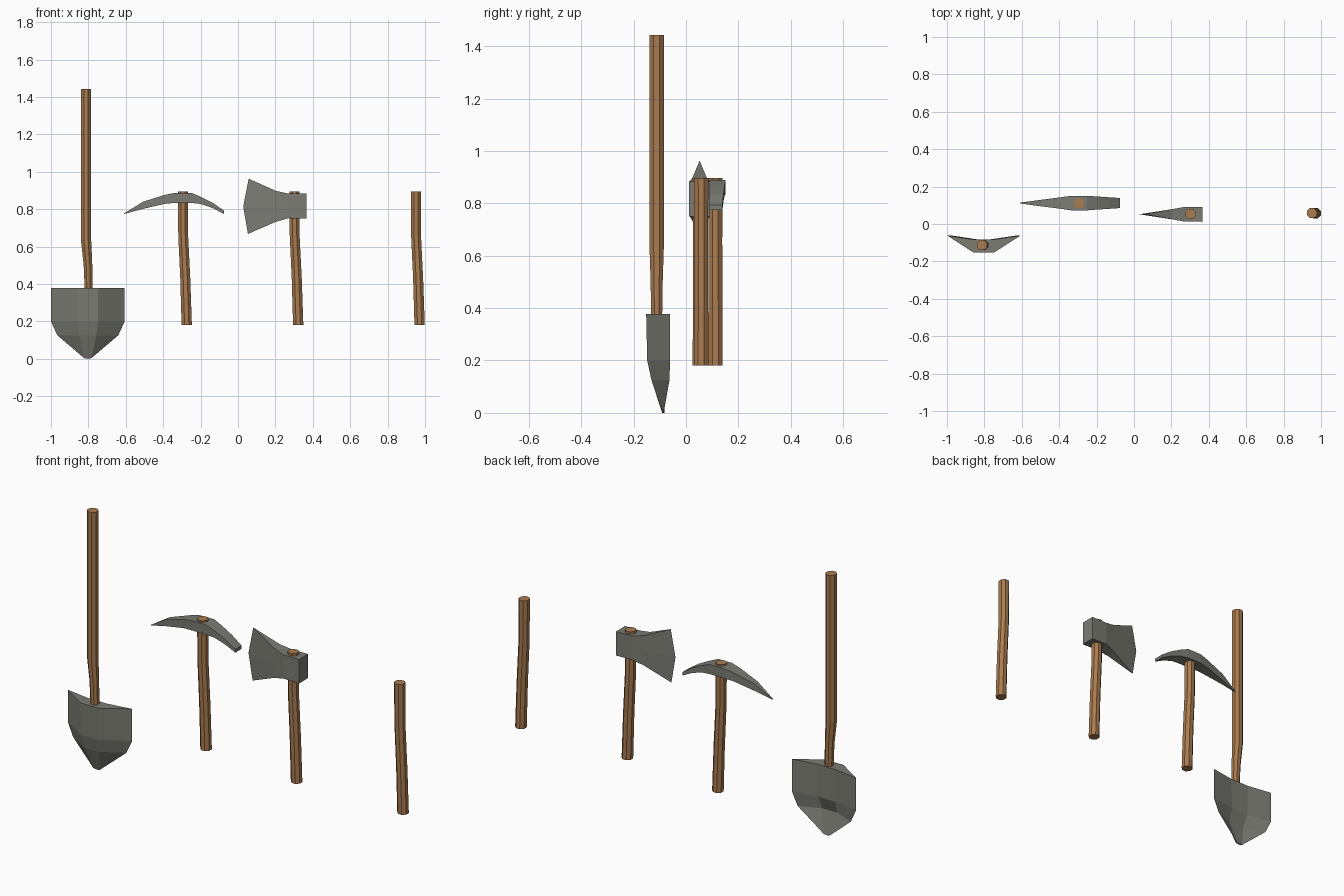
import bpy, bmesh
from math import cos, sin, pi

if "Cube" in bpy.data.objects:
    bpy.data.objects.remove(bpy.data.objects["Cube"])


def material(name, color):
    m = bpy.data.materials.new(name)
    m.diffuse_color = color
    m.use_nodes = True
    m.node_tree.nodes["Principled BSDF"].inputs["Base Color"].default_value = m.diffuse_color
    return m


WOOD = material("wood", (0.40, 0.20, 0.08, 1))
METAL = material("metal", (0.20, 0.20, 0.175, 1))


def loft(name, rings, mat, cap_end=True):
    """Skin a list of equal-length vertex rings and cap the ends."""
    bm = bmesh.new()
    vs = [[bm.verts.new(p) for p in r] for r in rings]
    n = len(vs[0])
    for a, b in zip(vs, vs[1:]):
        for i in range(n):
            j = (i + 1) % n
            bm.faces.new((a[i], a[j], b[j], b[i]))
    bm.faces.new(vs[0])
    if cap_end:
        bm.faces.new(vs[-1])
    bmesh.ops.remove_doubles(bm, verts=bm.verts, dist=1e-5)
    bmesh.ops.recalc_face_normals(bm, faces=bm.faces)
    me = bpy.data.meshes.new(name)
    bm.to_mesh(me)
    bm.free()
    me.materials.append(mat)
    ob = bpy.data.objects.new(name, me)
    bpy.context.collection.objects.link(ob)
    return ob


def handle(name, x, y, path):
    """Octagonal bent handle; path = (z, x offset, radius)."""
    angles = [pi / 8 + k * pi / 4 for k in range(8)]
    loft(name, [[(x + dx + r * cos(a), y + r * sin(a), z) for a in angles]
                for z, dx, r in path], WOOD)


# Three identical short handles and the long shovel handle
short = [(0.18, 0.02, 0.0298), (0.43, 0.012, 0.029),
         (0.66, 0.001, 0.0285), (0.896, 0, 0.0295)]
handle("pick_handle", -0.294, 0.112, short)
handle("axe_handle", 0.302, 0.053, short)
handle("spare_handle", 0.951, 0.058, short)
handle("shovel_handle", -0.812, -0.112,
       [(0.35, 0.014, 0.0225), (0.50, 0.010, 0.025),
        (0.63, 0, 0.0295), (1.443, 0, 0.0295)])

# Pick head: point on the left, chisel on the right (x, bottom, top, half width)
pick = [(-0.61, 0.774, 0.777, 0.002), (-0.508, 0.802, 0.840, 0.016),
        (-0.39, 0.829, 0.877, 0.031), (-0.335, 0.834, 0.888, 0.039),
        (-0.25, 0.834, 0.888, 0.039), (-0.198, 0.828, 0.866, 0.035),
        (-0.135, 0.806, 0.834, 0.031), (-0.076, 0.775, 0.794, 0.027)]
loft("pick_head", [[(x, 0.112 - w, b), (x, 0.112 + w, b),
                    (x, 0.112 + w, t), (x, 0.112 - w, t)]
                   for x, b, t, w in pick], METAL)

# Axe head: poll to sharp edge (x bottom, x middle, x top, bottom, top, half width)
axe = [(0.365, 0.365, 0.365, 0.750, 0.883, 0.040),
       (0.270, 0.270, 0.270, 0.752, 0.883, 0.039),
       (0.203, 0.203, 0.203, 0.733, 0.898, 0.027),
       (0.053, 0.028, 0.057, 0.668, 0.963, 0.0)]
loft("axe_head", [[(xb, 0.052 - w, b), (xm, 0.052 - w, 0.815), (xt, 0.052 - w, t),
                   (xt, 0.052 + w, t), (xm, 0.052 + w, 0.815), (xb, 0.052 + w, b)]
                  for xb, xm, xt, b, t, w in axe], METAL, cap_end=False)

# Shovel blade: (half width, strip half width, z edge, z strip, z centre,
#                y edge, y front, y back)
CX = -0.803
blade = [(0.197, 0.056, 0.378, 0.378, 0.378, -0.061, -0.152, -0.083),
         (0.197, 0.054, 0.200, 0.200, 0.200, -0.061, -0.148, -0.083),
         (0.163, 0.046, 0.126, 0.126, 0.126, -0.063, -0.132, -0.112),
         (0.036, 0.020, 0.018, 0.004, 0.000, -0.082, -0.091, -0.083)]
rings = []
for w, s, ze, zs, zc, ye, yf, yb in blade:
    rings.append([(CX - w, ye, ze), (CX - s, yf, zs), (CX, yf, zc), (CX + s, yf, zs),
                  (CX + w, ye, ze), (CX + s, yb, zs), (CX, yb, zc), (CX - s, yb, zs)])
loft("shovel_blade", rings, METAL)
